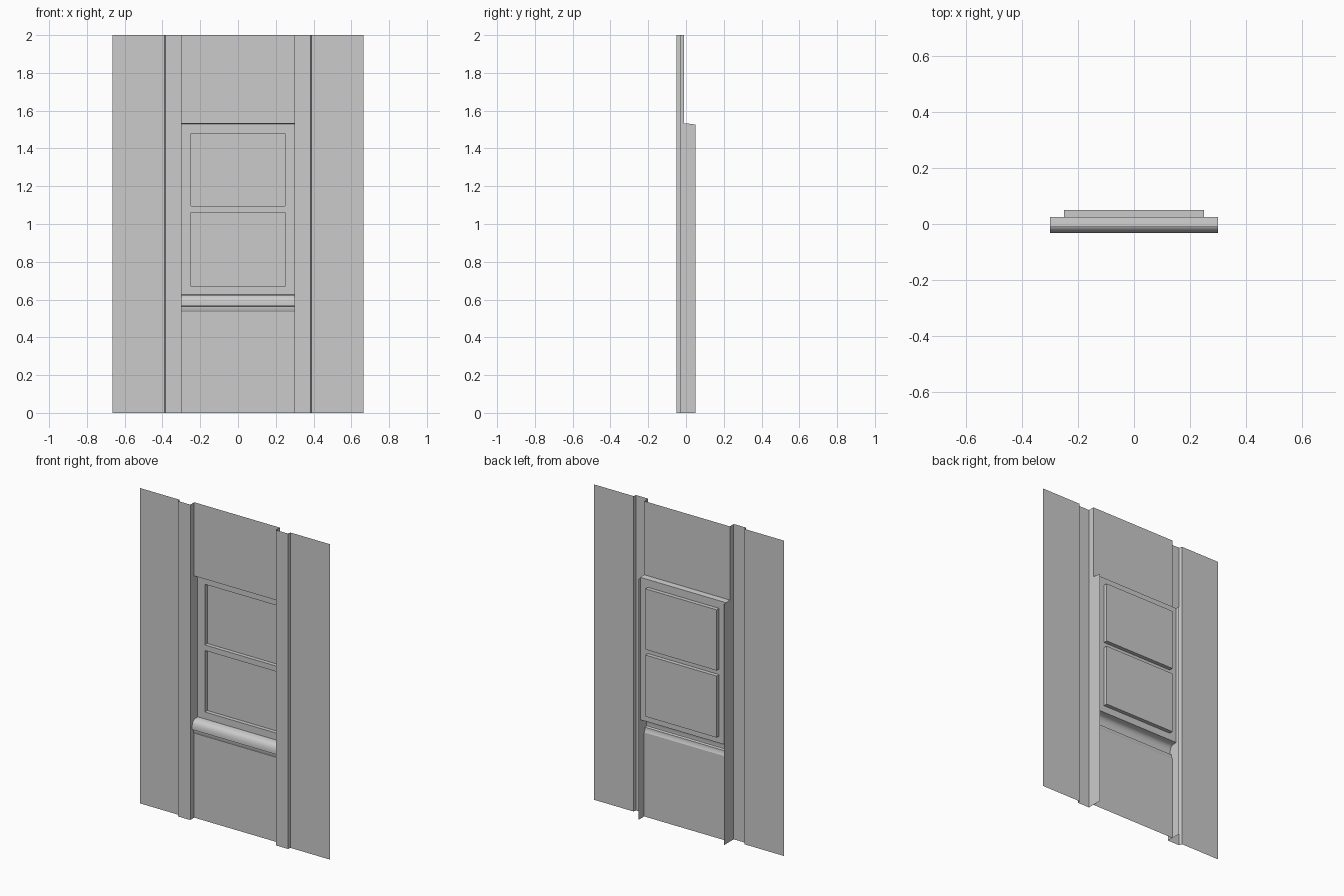
import bpy, bmesh

if "Cube" in bpy.data.objects:
    bpy.data.objects.remove(bpy.data.objects["Cube"])

HALF = 0.30  # half width of the window bay


def finish(name, bm, mirror=False):
    bmesh.ops.remove_doubles(bm, verts=bm.verts, dist=1e-5)
    me = bpy.data.meshes.new(name)
    bm.to_mesh(me)
    bm.free()
    ob = bpy.data.objects.new(name, me)
    bpy.context.collection.objects.link(ob)
    if mirror:
        ob.modifiers.new("Mirror", 'MIRROR').use_axis[0] = True
    bpy.ops.object.select_all(action='DESELECT')
    ob.select_set(True)
    bpy.context.view_layer.objects.active = ob
    bpy.ops.object.shade_smooth_by_angle(angle=0.6)
    return ob


def sweep(bm, path, offset):
    """Sheet made by moving a polyline from its place to place + offset."""
    a = [bm.verts.new(p) for p in path]
    b = [bm.verts.new([p[i] + offset[i] for i in range(3)]) for p in path]
    for i in range(len(path) - 1):
        bm.faces.new((a[i], a[i + 1], b[i + 1], b[i]))


def across(name, profile):
    """Sheet spanning the bay with a (y, z) profile running top to bottom."""
    bm = bmesh.new()
    sweep(bm, [(-HALF, y, z) for y, z in profile], (2 * HALF, 0, 0))
    return finish(name, bm)


# outer wall sheet and pilaster front, mirrored to both sides
bm = bmesh.new()
sweep(bm, [(HALF, -.05, 0), (.385, -.05, 0), (.39, -.03, 0), (.665, -.03, 0)], (0, 0, 2))
finish("wall_and_pilaster", bm, True)

# deep side reveals of the bay
bm = bmesh.new()
outline = [(-.05, 0), (-.05, 2), (-.01, 2), (-.01, 1.533), (0, 1.533), (.05, 1.527), (.05, 0)]
bm.faces.new([bm.verts.new((HALF, y, z)) for y, z in outline])
finish("side_reveal", bm, True)

# panel above the window with the ledge under it
across("upper_panel", [(-.01, 2), (-.01, 1.533), (0, 1.533), (.025, 1.529)])

# rounded sill and the panel below
across("sill", [(.025, .626), (-.008, .624), (-.020, .616), (-.028, .603), (-.032, .585),
                (-.032, .567), (-.018, .563), (-.018, .548), (-.01, .533)])
across("lower_panel", [(-.01, .533), (-.01, 0)])

# window frame with two recessed panes
bm = bmesh.new()
xs = [-HALF, -.25, .25, HALF]
zs = [.626, .67, 1.06, 1.095, 1.48, 1.529]
grid = [[bm.verts.new((x, .025, z)) for x in xs] for z in zs]
panes = []
for r in range(5):
    for c in range(3):
        f = bm.faces.new((grid[r][c], grid[r][c + 1], grid[r + 1][c + 1], grid[r + 1][c]))
        if c == 1 and r in (1, 3):
            panes.append(f)
for f in panes:
    new = bmesh.ops.extrude_face_region(bm, geom=[f])["geom"]
    bmesh.ops.translate(bm, vec=(0, .025, 0), verts=[v for v in new if isinstance(v, bmesh.types.BMVert)])
    if f.is_valid:
        bmesh.ops.delete(bm, geom=[f], context='FACES_ONLY')
finish("window", bm)
